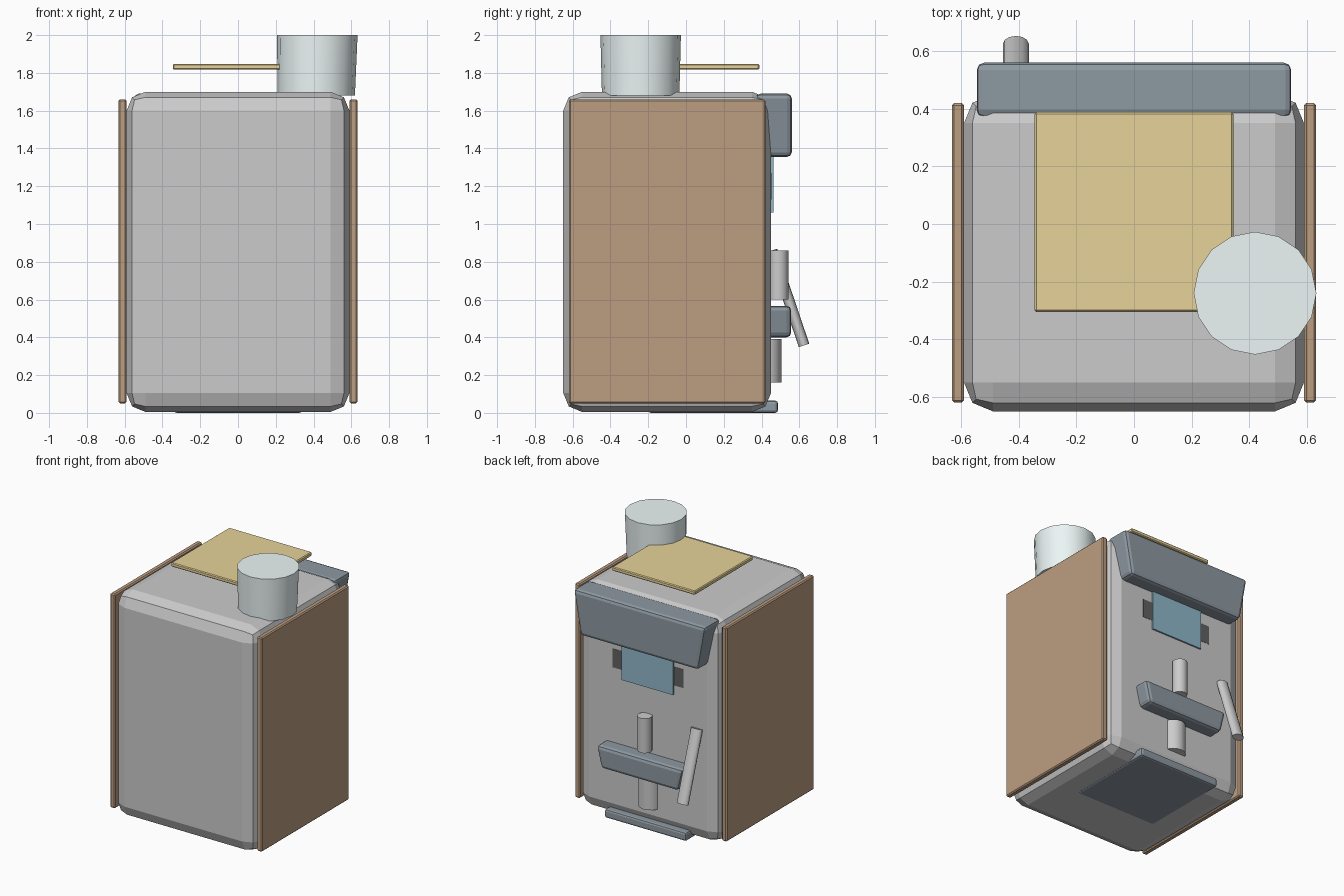
import bpy, bmesh
from mathutils import Vector

if "Cube" in bpy.data.objects:
    bpy.data.objects.remove(bpy.data.objects["Cube"])


def mat(name, rgb):
    m = bpy.data.materials.new(name)
    m.diffuse_color = (*rgb, 1)
    m.use_nodes = True
    m.node_tree.nodes["Principled BSDF"].inputs["Base Color"].default_value = m.diffuse_color
    return m


WOOD = mat("wood", (0.50, 0.34, 0.22))
SLATE = mat("slate", (0.27, 0.32, 0.36))
BLUE = mat("screen_blue", (0.28, 0.48, 0.60))
TAN = mat("tan", (0.80, 0.65, 0.32))
WHITE = mat("pale_white", (0.84, 0.92, 0.92))
DARK = mat("dark", (0.12, 0.12, 0.12))


def finish(name, bm, material=None):
    me = bpy.data.meshes.new(name)
    bm.to_mesh(me)
    bm.free()
    ob = bpy.data.objects.new(name, me)
    bpy.context.collection.objects.link(ob)
    if material:
        me.materials.append(material)
    return ob


def box(name, x, y, z, material=None, bevel=0, segs=2, bottom=1):
    """Box from (min, max) ranges; bottom scales the width of the lower edge."""
    bm = bmesh.new()
    bmesh.ops.create_cube(bm, size=1)
    for v in bm.verts:
        k = bottom if v.co.z < 0 else 1
        v.co = Vector([(r[0] + r[1]) / 2 + c * (r[1] - r[0])
                       for r, c in zip((x, y, z), v.co)])
        v.co.x *= k
    if bevel:
        bmesh.ops.bevel(bm, geom=bm.edges[:], offset=bevel, segments=segs,
                        profile=0.5, affect='EDGES')
    return finish(name, bm, material)


def tube(name, p0, p1, r0, r1, sides, material=None, flat=1):
    """Capped round bar between two points, optionally flattened across."""
    a, b = Vector(p0), Vector(p1)
    bm = bmesh.new()
    bmesh.ops.create_cone(bm, cap_ends=True, segments=sides, radius1=r0,
                          radius2=r1, depth=(b - a).length)
    rot = Vector((0, 0, 1)).rotation_difference(b - a)
    for v in bm.verts:
        v.co.y *= flat
        v.co = rot @ v.co + (a + b) / 2
    for f in bm.faces:
        f.smooth = len(f.verts) == 4
    return finish(name, bm, material)


# Main housing and side panels
box("housing", (-0.59, 0.59), (-0.65, 0.45), (0.005, 1.70), None, 0.10)
for s, side in ((-1, "left"), (1, "right")):
    xs = sorted((s * 0.59, s * 0.632))
    box(side + "_panel", xs, (-0.62, 0.42), (0.05, 1.66), WOOD, 0.008, 1)

# Hood and bar, both narrowing downward
box("hood", (-0.55, 0.55), (0.37, 0.56), (1.355, 1.69), SLATE, 0.025, 2, 0.89)
box("bar", (-0.36, 0.36), (0.36, 0.557), (0.40, 0.567), SLATE, 0.025, 2, 0.89)

# Screen with a dark surround
box("screen_surround", (-0.295, 0.295), (0.40, 0.452), (1.13, 1.27), DARK)
box("screen", (-0.215, 0.215), (0.40, 0.462), (1.06, 1.42), BLUE)

# Spouts and lever
tube("upper_spout", (0, 0.49, 0.60), (0, 0.49, 0.86), 0.052, 0.052, 16)
tube("lower_spout", (0, 0.42, 0.16), (0, 0.42, 0.39), 0.085, 0.085, 16)
tube("lever", (-0.41, 0.455, 0.86), (-0.41, 0.625, 0.357), 0.045, 0.045, 12,
     None, 0.65)

# Base drip tray
box("drip_tray", (-0.34, 0.34), (-0.20, 0.487), (0, 0.065), SLATE, 0.015)

# Raised top plate and round container
box("top_plate", (-0.345, 0.345), (-0.305, 0.388), (1.817, 1.847), TAN, 0.006, 1)
cup = tube("container", (0.42, -0.24, 1.68), (0.42, -0.24, 2.0), 0.205, 0.213, 16,
           WHITE)
for v in cup.data.vertices:
    v.co.x += -0.006 if v.co.z < 1.8 else 0.0
